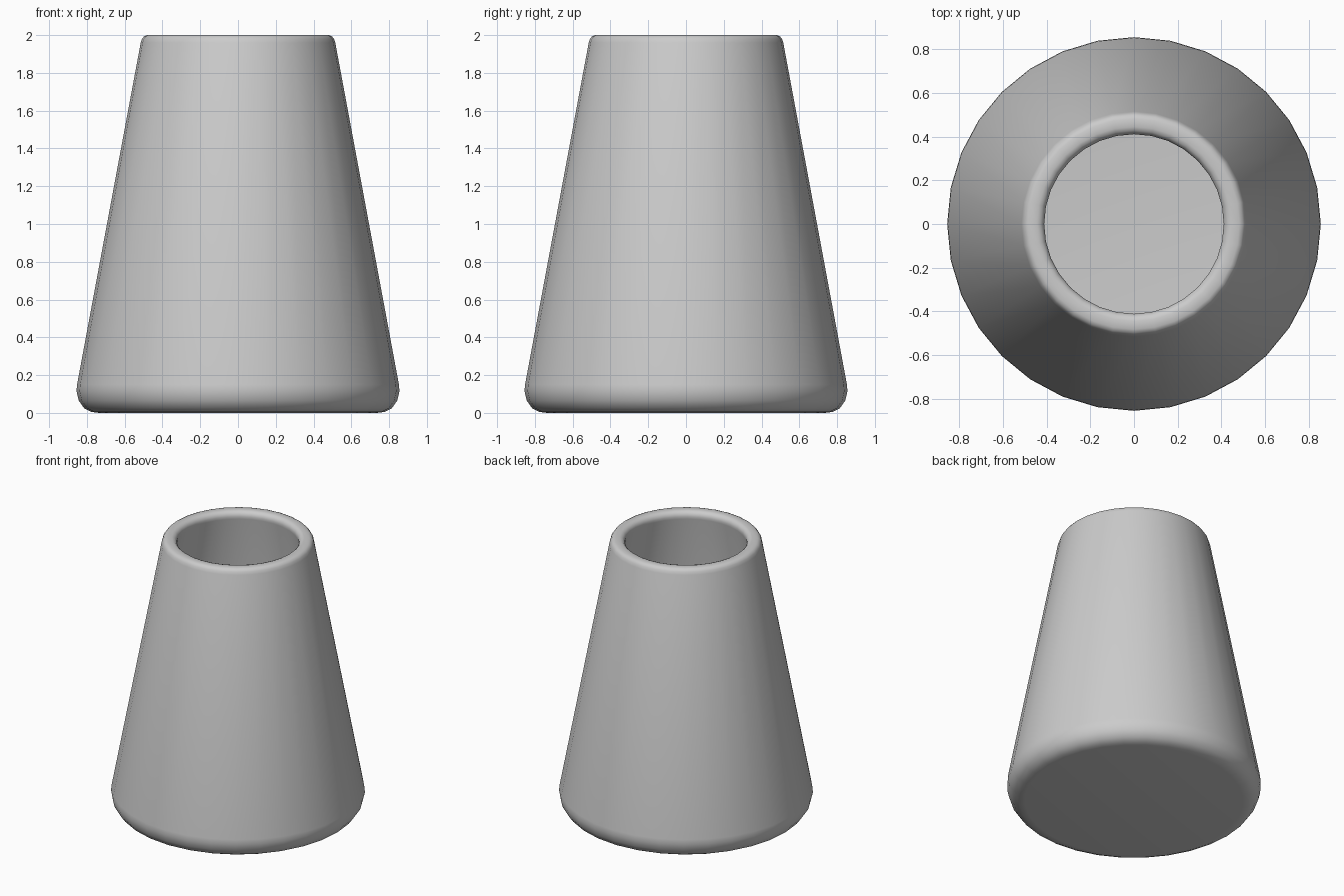
import bpy, bmesh, math

if "Cube" in bpy.data.objects:
    bpy.data.objects.remove(bpy.data.objects["Cube"])

SEGMENTS = 32

# Half profile (radius, height): outside from base to rim, then down the inner wall to the floor
profile = [
    (0.735, 0.0), (0.775, 0.005), (0.815, 0.025), (0.843, 0.065), (0.855, 0.115), (0.852, 0.15),
    (0.515, 1.96), (0.508, 1.98), (0.498, 1.993), (0.482, 2.0),
    (0.445, 2.0), (0.428, 1.994), (0.416, 1.98), (0.411, 1.963), (0.413, 1.945),
    (0.750, 0.15), (0.745, 0.12), (0.725, 0.105), (0.69, 0.10),
]

# Revolve the profile into rings joined by quads
bm = bmesh.new()
rings = []
for r, z in profile:
    rings.append([bm.verts.new((r * math.cos(a), r * math.sin(a), z))
                  for a in (2 * math.pi * i / SEGMENTS for i in range(SEGMENTS))])
for lower, upper in zip(rings, rings[1:]):
    for i in range(SEGMENTS):
        j = (i + 1) % SEGMENTS
        bm.faces.new((lower[i], lower[j], upper[j], upper[i]))

# Close the underside and the inner floor
bm.faces.new(rings[0][::-1])
bm.faces.new(rings[-1])
bmesh.ops.recalc_face_normals(bm, faces=bm.faces)

mesh = bpy.data.meshes.new("tapered_vase")
bm.to_mesh(mesh)
bm.free()
vase = bpy.data.objects.new("tapered_vase", mesh)
bpy.context.collection.objects.link(vase)

# Smooth shading
bpy.context.view_layer.objects.active = vase
vase.select_set(True)
bpy.ops.object.shade_smooth_by_angle(angle=math.radians(40))
